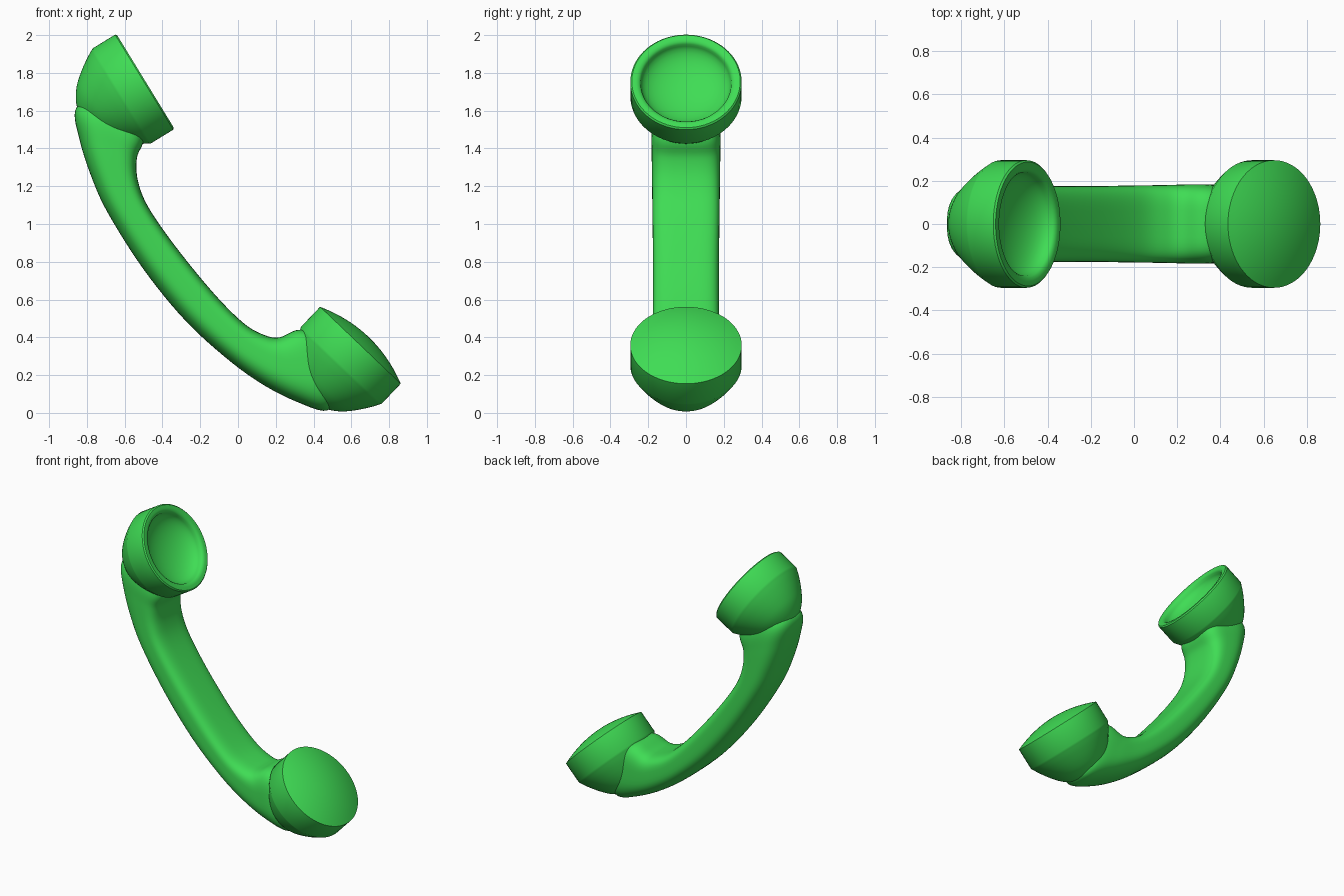
import bpy, bmesh, math
from mathutils import Vector

if "Cube" in bpy.data.objects:
    bpy.data.objects.remove(bpy.data.objects["Cube"])

green = bpy.data.materials.new("green_plastic")
green.diffuse_color = (0.05, 0.72, 0.09, 1)
green.use_nodes = True
green.node_tree.nodes["Principled BSDF"].inputs["Base Color"].default_value = green.diffuse_color


def new_object(name, bm):
    bmesh.ops.recalc_face_normals(bm, faces=bm.faces)
    mesh = bpy.data.meshes.new(name)
    bm.to_mesh(mesh)
    bm.free()
    mesh.materials.append(green)
    ob = bpy.data.objects.new(name, mesh)
    bpy.context.collection.objects.link(ob)
    return ob


def spline(pts, steps):
    """Catmull-Rom samples through points."""
    pts = [Vector(p) for p in pts]
    p = [2 * pts[0] - pts[1]] + pts + [2 * pts[-1] - pts[-2]]
    out = []
    for i in range(1, len(p) - 2):
        a, b, c, d = p[i - 1:i + 3]
        for k in range(steps):
            t = k / steps
            out.append(0.5 * (2 * b + (c - a) * t + (2 * a - 5 * b + 4 * c - d) * t * t
                              + (3 * b - a - 3 * c + d) * t ** 3))
    return out + [pts[-1]]


def lathe(name, profile, centre, axis):
    """Spin a closed (radius, height) profile around an axis."""
    bm = bmesh.new()
    n = 72
    q = Vector(axis).to_track_quat('Z', 'Y')
    rings = []
    for r, h in profile:
        count = 1 if r < 1e-4 else n
        rings.append([bm.verts.new(q @ Vector((r * math.cos(2 * math.pi * i / n),
                                               r * math.sin(2 * math.pi * i / n), h)) + Vector(centre))
                      for i in range(count)])
    for a, b in zip(rings, rings[1:]):
        for i in range(n):
            j = (i + 1) % n
            if len(a) == 1:
                bm.faces.new((a[0], b[i], b[j]))
            elif len(b) == 1:
                bm.faces.new((a[i], a[j], b[0]))
            else:
                bm.faces.new((a[i], a[j], b[j], b[i]))
    return new_object(name, bm)


def handle(name, stations, n=56, steps=6):
    """Loft rounded sections between the outer and inner edge lines."""
    bm = bmesh.new()
    rings = []
    for ox, oz, ix, iz, w in spline(stations, steps):
        outer, inner = Vector((ox, 0, oz)), Vector((ix, 0, iz))
        mid, half = (outer + inner) / 2, (inner - outer) / 2
        ring = []
        for k in range(n):
            a = 2 * math.pi * k / n
            c, s = math.cos(a), math.sin(a)
            e = 2 / 4.0 if s > 0 else 2 / 2.6
            u = math.copysign(abs(c) ** e, c)
            v = math.copysign(abs(s) ** e, s)
            ring.append(bm.verts.new(mid + half * v + Vector((0, w * u, 0))))
        rings.append(ring)
    for a, b in zip(rings, rings[1:]):
        for i in range(n):
            j = (i + 1) % n
            bm.faces.new((a[i], a[j], b[j], b[i]))
    bm.faces.new(rings[0])
    bm.faces.new(rings[-1])
    return new_object(name, bm)


# shared rounded back of both end cups
back = [(0, -0.392)] + [tuple(p) for p in spline(
    [(0.05, -0.388), (0.11, -0.365), (0.17, -0.322), (0.22, -0.265), (0.265, -0.2), (0.295, -0.147)], 4)]

# earpiece with a hollow dish
dish = [(0.24 * math.cos(math.pi / 2 * t / 10), -0.015 - 0.105 * math.sin(math.pi / 2 * t / 10))
        for t in range(10)] + [(0, -0.12)]
ear = lathe("earpiece", back + [(0.295, -0.008), (0.287, 0), (0.265, 0), (0.25, -0.004)] + dish,
            (-0.49, 0, 1.755), (0.852, 0, 0.522))

# mouthpiece with a bulging cover
bulge = [(0.295 * (1 - t / 10), 0.062 * (1 - (1 - t / 10) ** 2)) for t in range(10)] + [(0, 0.062)]
mouth = lathe("mouthpiece", back + bulge, (0.648, 0, 0.358), (0.69, 0, 0.724))

# curved grip: outer x, z, inner x, z, half width
handset = handle("handset", [
    (-0.78, 1.68, -0.50, 1.56, 0.15),
    (-0.862, 1.60, -0.50, 1.44, 0.18),
    (-0.84, 1.45, -0.535, 1.35, 0.182),
    (-0.78, 1.26, -0.53, 1.23, 0.18),
    (-0.69, 1.06, -0.475, 1.09, 0.178),
    (-0.50, 0.76, -0.33, 0.88, 0.175),
    (-0.28, 0.49, -0.13, 0.635, 0.175),
    (-0.05, 0.28, 0.03, 0.475, 0.178),
    (0.14, 0.145, 0.14, 0.412, 0.18),
    (0.32, 0.055, 0.22, 0.40, 0.183),
    (0.47, 0.012, 0.32, 0.44, 0.18),
    (0.53, 0.10, 0.45, 0.42, 0.15)])

# fuse the cups onto the grip
for cup in (ear, mouth):
    mod = handset.modifiers.new("fuse", 'BOOLEAN')
    mod.operation = 'UNION'
    mod.solver = 'EXACT'
    mod.object = cup
bpy.context.view_layer.objects.active = handset
handset.select_set(True)
for mod in list(handset.modifiers):
    bpy.ops.object.modifier_apply(modifier=mod.name)
for cup in (ear, mouth):
    bpy.data.objects.remove(cup)
bpy.ops.object.shade_smooth_by_angle(angle=math.radians(35))
